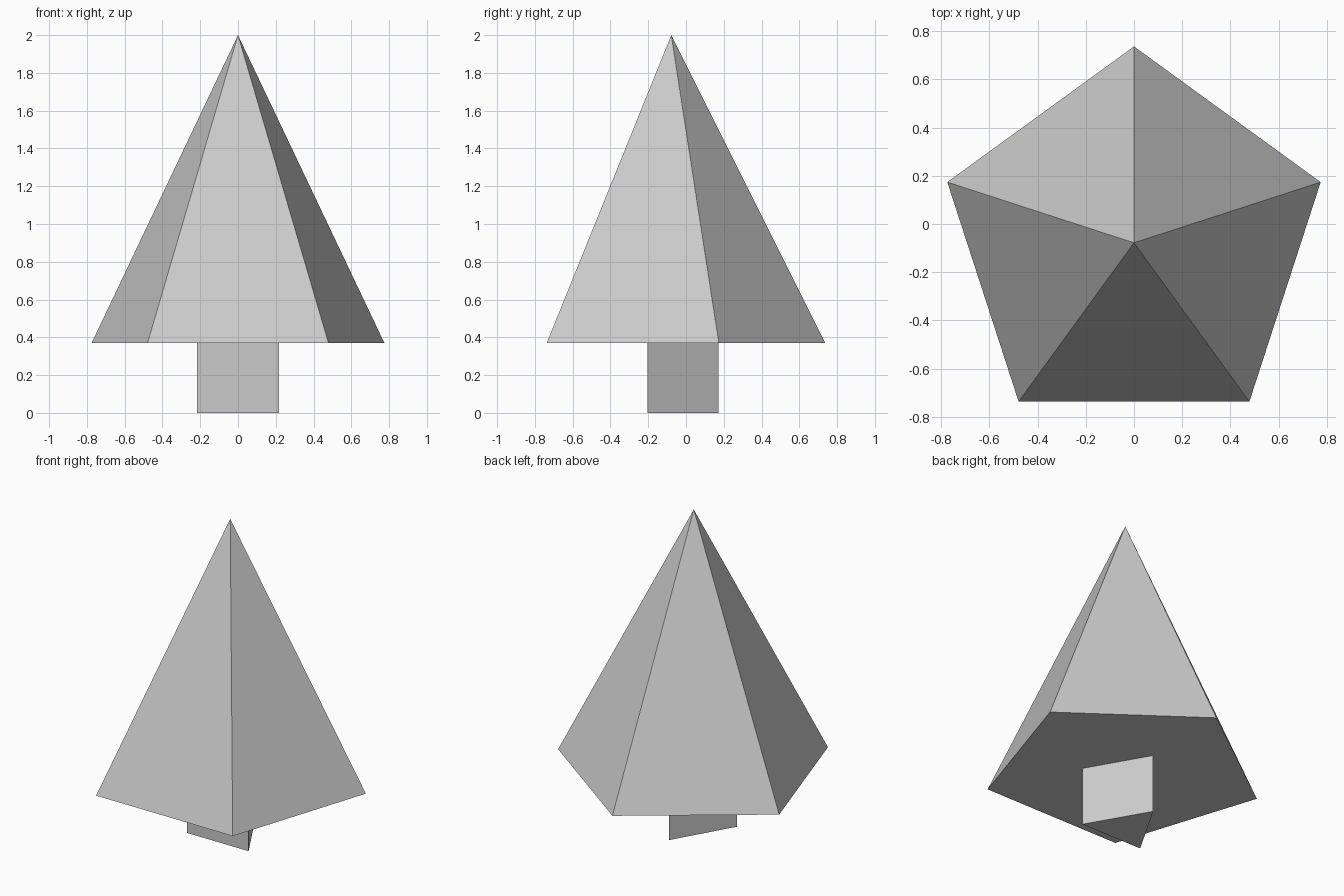
import bpy

if "Cube" in bpy.data.objects:
    bpy.data.objects.remove(bpy.data.objects["Cube"])

AXIS_Y = -0.078   # shared vertical axis of both parts
BASE_Z = 0.37     # underside of the foliage
TOP_Z = 2.0


def tapered_prism(name, sides, r_bottom, r_top, z0, z1):
    """Regular prism or pyramid with its first corner pointing to +y."""
    bpy.ops.mesh.primitive_cone_add(
        vertices=sides, radius1=r_bottom, radius2=r_top, depth=z1 - z0,
        end_fill_type='NGON', location=(0, AXIS_Y, (z0 + z1) / 2))
    bpy.context.object.name = name


# Five-sided pyramid of foliage
tapered_prism("foliage", 5, 0.815, 0.0, BASE_Z, TOP_Z)

# Three-sided trunk
tapered_prism("trunk", 3, 0.25, 0.25, 0.0, BASE_Z)
